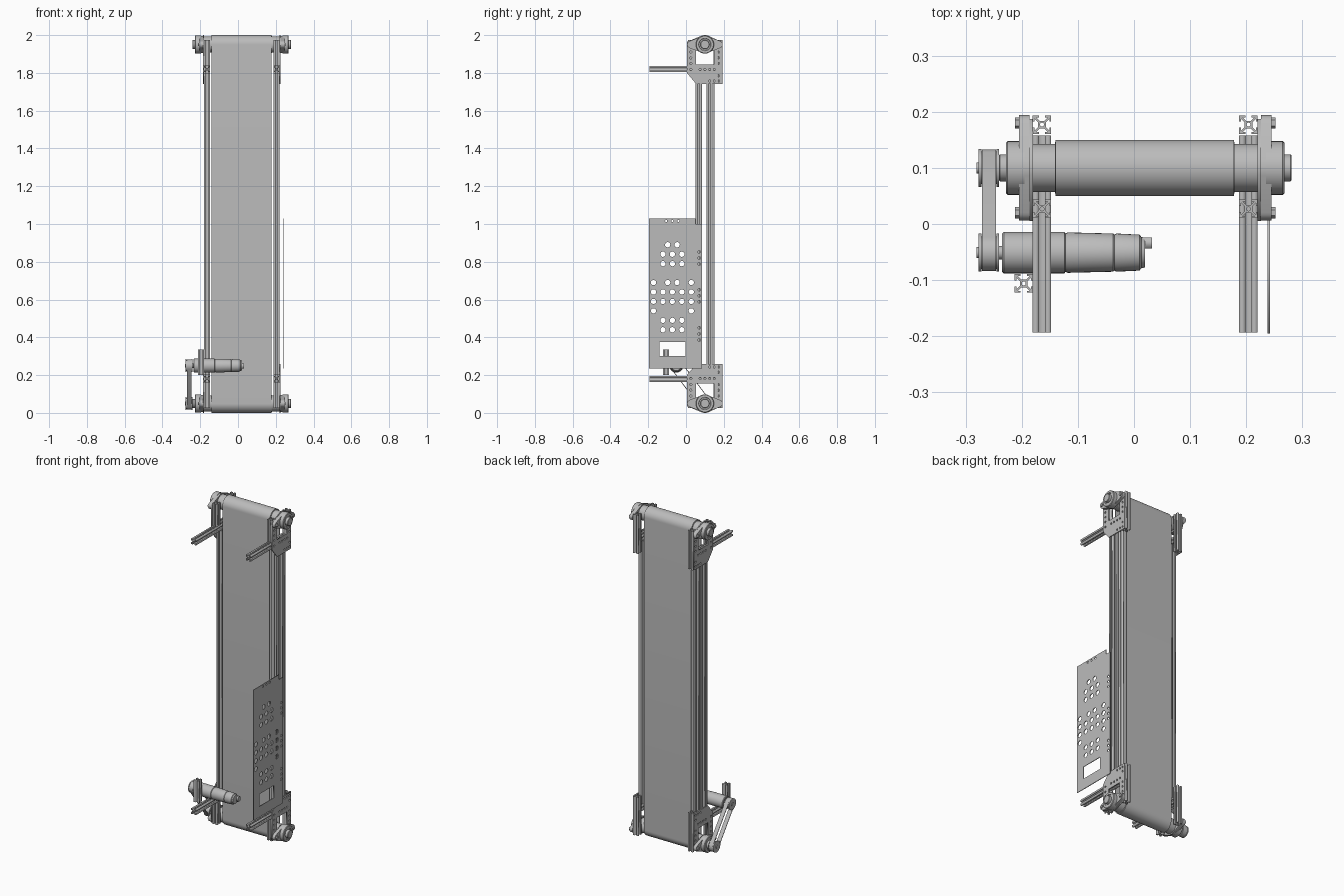
import bpy, bmesh
from math import cos, sin, pi, radians
from mathutils import Matrix, Vector
from mathutils.geometry import convex_hull_2d

if "Cube" in bpy.data.objects:
    bpy.data.objects.remove(bpy.data.objects["Cube"])

grey = bpy.data.materials.new("plain_grey")
grey.use_nodes = True
grey.diffuse_color = (0.5, 0.5, 0.5, 1)
grey.node_tree.nodes["Principled BSDF"].inputs["Base Color"].default_value = (0.5, 0.5, 0.5, 1)

MID = 0.02                      # middle of the frame across x
ROLL_Y, ROLL_Z = 0.10, 1.95     # upper roller axis
HALF = 0.0165                   # half width of a slotted bar
ORDER = {"x": (2, 0, 1), "y": (1, 2, 0), "z": (0, 1, 2)}


def circle(u, v, r, n=24):
    return [(u + r * cos(2 * pi * i / n), v + r * sin(2 * pi * i / n)) for i in range(n)]


def rect(u0, v0, u1, v1):
    return [(u0, v0), (u1, v0), (u1, v1), (u0, v1)]


def hull(points):
    return [points[i] for i in convex_hull_2d([Vector(p) for p in points])]


def extrude(name, loops, axis, a, b, smooth=True):
    """Extrude an outline with holes along an axis from a to b."""
    curve = bpy.data.curves.new(name, "CURVE")
    curve.dimensions, curve.fill_mode = "2D", "BOTH"
    curve.extrude = abs(b - a) / 2
    for loop in loops:
        spline = curve.splines.new("POLY")
        spline.points.add(len(loop) - 1)
        for point, (u, v) in zip(spline.points, loop):
            point.co = (u, v, 0, 1)
        spline.use_cyclic_u = True
    helper = bpy.data.objects.new(name + "_curve", curve)
    bpy.context.collection.objects.link(helper)
    dg = bpy.context.evaluated_depsgraph_get()
    mesh = bpy.data.meshes.new_from_object(helper.evaluated_get(dg))
    bpy.data.objects.remove(helper)
    bm = bmesh.new()
    bm.from_mesh(mesh)
    for v in bm.verts:
        p = (v.co.x, v.co.y, v.co.z + (a + b) / 2)
        v.co = [p[i] for i in ORDER[axis]]
    bmesh.ops.remove_doubles(bm, verts=bm.verts, dist=1e-5)
    bmesh.ops.recalc_face_normals(bm, faces=bm.faces)
    return finish(name, bm, mesh, smooth)


def finish(name, bm, mesh, smooth=True):
    bm.to_mesh(mesh)
    bm.free()
    mesh.materials.clear()
    mesh.materials.append(grey)
    obj = bpy.data.objects.new(name, mesh)
    bpy.context.collection.objects.link(obj)
    if smooth:
        bpy.ops.object.select_all(action="DESELECT")
        obj.select_set(True)
        bpy.context.view_layer.objects.active = obj
        bpy.ops.object.shade_smooth_by_angle(angle=radians(30))
    return obj


def turned(name, y, z, profile, n=32):
    """Stepped round part along x from (x, radius) pairs."""
    bm = bmesh.new()
    rings = [[bm.verts.new((x, u, v)) for u, v in circle(y, z, r, n)] for x, r in profile]
    for r0, r1 in zip(rings, rings[1:]):
        for i in range(n):
            j = (i + 1) % n
            bm.faces.new((r0[i], r0[j], r1[j], r1[i]))
    bm.faces.new(rings[0])
    bm.faces.new(rings[-1])
    bmesh.ops.recalc_face_normals(bm, faces=bm.faces)
    return finish(name, bm, bpy.data.meshes.new(name))


def bar(name, u, v, axis, a, b):
    """Slotted square bar."""
    quarter = [(1, 1), (.33, 1), (.33, .8), (.65, .8), (.27, .42),
               (-.27, .42), (-.65, .8), (-.33, .8), (-.33, 1)]
    outline = []
    for k in range(4):
        c, s = round(cos(k * pi / 2)), round(sin(k * pi / 2))
        outline += [(u + HALF * (c * p - s * q), v + HALF * (s * p + c * q)) for p, q in quarter]
    return extrude(name, [outline, circle(u, v, HALF * .22, 12)], axis, a, b, False)


# Conveyor belt loop
def loop_around(r):
    return hull(circle(ROLL_Y, ROLL_Z, r, 48) + circle(ROLL_Y, 2 - ROLL_Z, r, 48))


extrude("conveyor_belt", [loop_around(.05), loop_around(.046)], "x", -.14, .178)

# End assemblies: rollers, side plates, flange bearings and short bars
for end, flip in (("upper", False), ("lower", True)):
    def fz(z):
        return 2 - z if flip else z

    def fl(points):
        return [(y, fz(z)) for y, z in points]

    rz = fz(ROLL_Z)
    turned(end + "_roller", ROLL_Y, rz, [(-.18, .043), (-.141, .043), (-.141, .0458),
                                         (.179, .0458), (.179, .043), (.22, .043)])
    turned(end + "_shaft", ROLL_Y, rz, [(-.241, .012), (.281, .012)])

    outline = hull([(.005, 1.8), (.055, 1.74), (.187, 1.74), (.187, 1.965), (.005, 1.965)]
                   + circle(ROLL_Y, ROLL_Z, .05))
    spots = [(y, 1.818) for y in (.025, .075, .1, .125, .15)]
    spots += [(y, 1.757) for y in (.125, .15, .172)]
    spots += [(.172, z) for z in (1.785, 1.85, 1.88, 1.91)]
    spots += [(.025, z) for z in (1.85, 1.88, 1.91)]
    holes = [fl(circle(y, z, .006, 12)) for y, z in spots]
    window = fl(rect(.053, 1.845, .147, 1.93))
    flange = hull(circle(ROLL_Y, rz, .046, 40) + circle(.026, rz, .02) + circle(.174, rz, .02))

    for side, s in (("right", -1), ("left", 1)):
        def mx(x):
            return MID + s * x

        tag = end + "_" + side
        extrude(tag + "_side_plate", [fl(outline), window] + holes, "x", mx(.2), mx(.206), False)
        extrude(tag + "_bearing_flange", [flange], "x", mx(.206), mx(.225))
        turned(tag + "_bearing_hub", ROLL_Y, rz, [(mx(.215), .048), (mx(.245), .048), (mx(.248), .045),
                                                  (mx(.248), .033), (mx(.244), .031)])
        turned(tag + "_shaft_collar", ROLL_Y, rz, [(mx(.24), .024), (mx(.259), .024), (mx(.261), .022)])
        for y in (.02, .18):
            turned(tag + "_flange_bolt", y, rz, [(mx(.22), .01), (mx(.232), .01)], 6)
        x = mx(.184)
        bar(tag + "_rear_bar", x, .177, "z", fz(1.74), fz(1.975))
        bar(tag + "_front_bar", x, .027, "z", fz(1.84), fz(1.975))
        bar(tag + "_arm", fz(1.82), x, "y", -.193, .158)

# Long side rails, two on each side
for side, s in (("right", -1), ("left", 1)):
    for place, y in (("front", .067), ("rear", .124)):
        bar(side + "_" + place + "_rail", MID + s * .184, y, "z", .2, 1.8)

# Perforated control panel
rows = {.89: (-.097, -.047), .69: (-.172, -.097, -.047, .028), .54: (-.172, .028)}
for z in (.84, .79, .49, .44):
    rows[z] = (-.122, -.072, -.022)
for z in (.64, .59):
    rows[z] = (-.172, -.122, -.072, -.022, .028)
holes = [circle(y, z, .014, 20) for z, ys in rows.items() for y in ys]
holes += [circle(.07, z + d, .007, 12) for z in (.82, .62, .418) for d in (-.032, 0, .032)]
holes += [circle(y, 1.016, .006, 12) for y in (-.105, -.072, -.04)]
extrude("control_panel", [[(-.195, .235), (.085, .235), (.085, 1.0), (.05, 1.0), (.05, 1.03), (-.195, 1.03)],
                          rect(-.14, .3, -.002, .375)] + holes, "x", .238, .242, False)

# Gear motor with its mount
MY, MZ = -.051, .25
turned("gear_motor", MY, MZ, [(-.246, .012), (-.235, .012), (-.235, .034), (-.232, .037), (-.124, .037),
                              (-.122, .034), (-.118, .036), (-.037, .034), (-.035, .032), (-.031, .034),
                              (.01, .032), (.013, .028), (.02, .026)])
extrude("motor_plug", [rect(-.044, .235, -.024, .262)], "x", .015, .032, False)
bar("motor_mount_bar", -.1965, -.106, "z", .2, .335)

# Drive pulleys and timing belt
for name, y, z in (("motor", MY, MZ), ("roller", ROLL_Y, 2 - ROLL_Z)):
    turned(name + "_pulley", y, z, [(-.277, .034), (-.272, .034), (-.272, .029), (-.245, .029),
                                    (-.245, .034), (-.241, .034)])
    turned(name + "_pulley_shaft", y, z, [(-.281, .01), (-.225, .01)], 16)


def drive_loop(r):
    return hull(circle(MY, MZ, r, 32) + circle(ROLL_Y, 2 - ROLL_Z, r, 32))


extrude("timing_belt", [drive_loop(.033), drive_loop(.0292)], "x", -.271, -.246)
